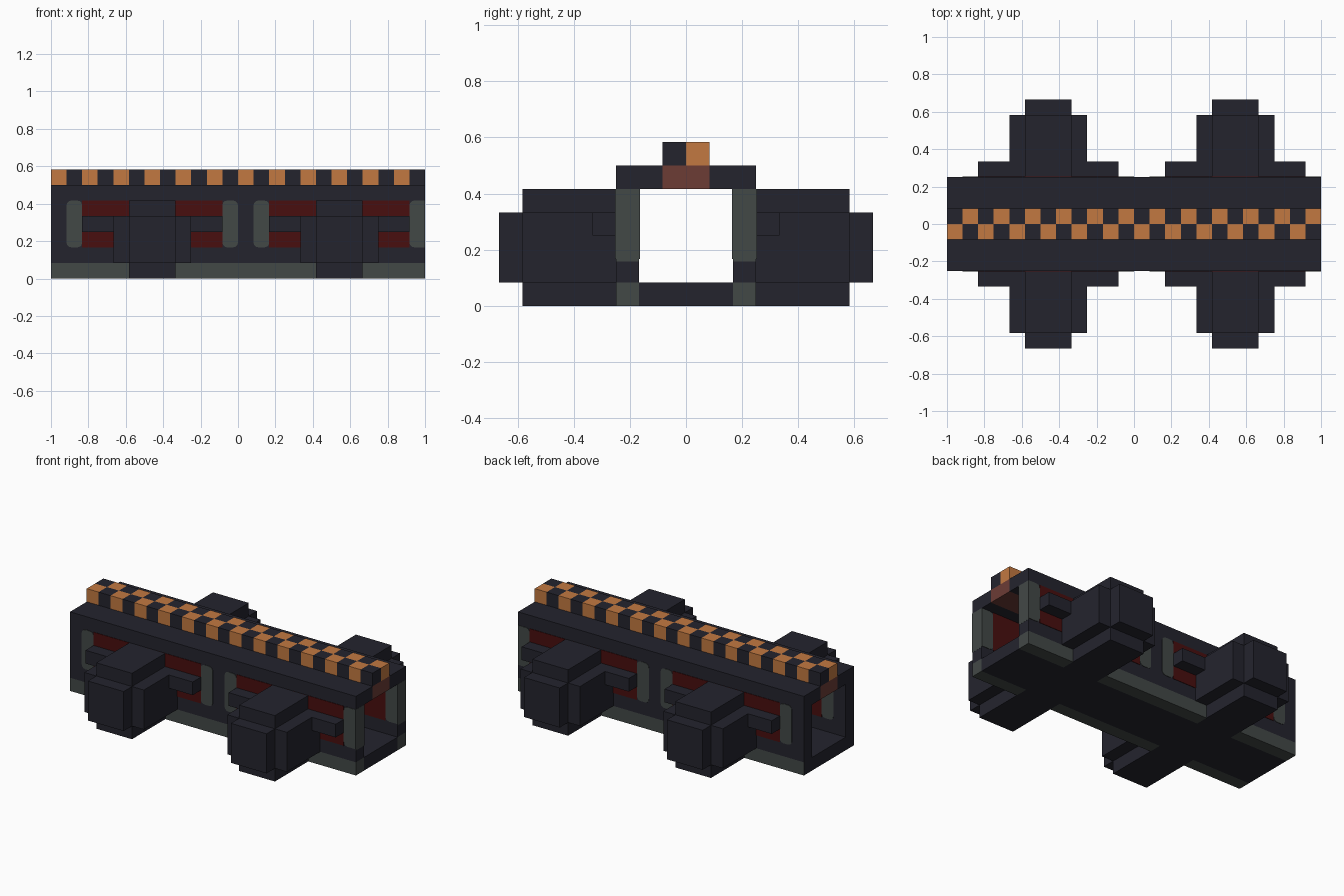
import bpy
import bmesh
import math

old = bpy.data.objects.get("Cube")
if old:
    bpy.data.objects.remove(old, do_unlink=True)

U = 1 / 12          # one building block
T = 0.035           # plate thickness in blocks


def make_mat(name, rgb):
    m = bpy.data.materials.new(name)
    m.use_nodes = True
    col = (*rgb, 1)
    m.diffuse_color = col
    m.node_tree.nodes["Principled BSDF"].inputs["Base Color"].default_value = col
    return m


DARK = make_mat("dark slate", (0.0176, 0.0176, 0.027))
GREY = make_mat("steel grey", (0.055, 0.065, 0.062))
RED = make_mat("deep red", (0.065, 0.0045, 0.0045))
BROWN = make_mat("rust brown", (0.15, 0.045, 0.036))
ORANGE = make_mat("copper orange", (0.54, 0.19, 0.053))


def finish(name, bm, *mats):
    bmesh.ops.recalc_face_normals(bm, faces=bm.faces)
    bmesh.ops.scale(bm, vec=(U, U, U), verts=bm.verts)
    me = bpy.data.meshes.new(name)
    bm.to_mesh(me)
    bm.free()
    for m in mats:
        me.materials.append(m)
    ob = bpy.data.objects.new(name, me)
    bpy.context.collection.objects.link(ob)
    return ob


def add_box(bm, x, y, z, index=0):
    verts = bmesh.ops.create_cube(bm, size=1)["verts"]
    for v in verts:
        for axis, (lo, hi) in enumerate((x, y, z)):
            v.co[axis] = lo if v.co[axis] < 0 else hi
    for f in {f for v in verts for f in v.link_faces}:
        f.material_index = index


def box(name, x, y, z, mat):
    bm = bmesh.new()
    add_box(bm, x, y, z)
    return finish(name, bm, mat)


def span(side, lo, hi):
    return (lo, hi) if side > 0 else (-hi, -lo)


def rounded_plate(name, x, y, z, mat, square_right=False, r=0.3):
    """Upright plate facing y with rounded corners."""
    bm = bmesh.new()
    pts = []
    corners = ((x[1], z[1], 0), (x[0], z[1], 1), (x[0], z[0], 2), (x[1], z[0], 3))
    for cx, cz, q in corners:
        if square_right and cx == x[1]:
            pts.append((cx, cz))
            continue
        ox = cx + (r if cx == x[0] else -r)
        oz = cz + (r if cz == z[0] else -r)
        for k in range(4):
            a = math.pi / 2 * (q + k / 3)
            pts.append((ox + r * math.cos(a), oz + r * math.sin(a)))
    face = bm.faces.new([bm.verts.new((px, y[0], pz)) for px, pz in pts])
    ext = bmesh.ops.extrude_face_region(bm, geom=[face])["geom"]
    for v in ext:
        if isinstance(v, bmesh.types.BMVert):
            v.co.y = y[1]
    return finish(name, bm, mat)


FULL = (-12, 12)

# Hollow body: floor, ceiling with a rust core, and side walls
box("floor", FULL, (-2, 2), (0, 1), DARK)
box("ceiling_core", FULL, (-1, 1), (5, 6), BROWN)
for side, tag in ((-1, "front"), (1, "back")):
    box(tag + "_ceiling", FULL, span(side, 1, 3), (5, 6), DARK)
    box(tag + "_wall", FULL, span(side, 2, 3), (1, 5), DARK)

    # Bottom rail: grey, with dark pieces under the side pods and a dark left-hand end
    bm = bmesh.new()
    for x, index in (((-12, -7), 0), ((-7, -4), 1), ((-4, 5), 0), ((5, 8), 1), ((8, 12), 0)):
        add_box(bm, x, span(side, 2, 3), (0, 1), index)
    for f in bm.faces:
        if f.calc_center_median().x < -11.9:
            f.material_index = 1
    finish(tag + "_bottom_rail", bm, GREY, DARK)

    # Windows and their posts, on the outer and inner skin of the wall
    for skin, y in (("outer", span(side, 3, 3 + T)), ("inner", span(side, 2 - T, 2))):
        for n, x0 in enumerate((-10, 2)):
            label = f"{tag}_{skin}_{n + 1}"
            box("window_" + label, (x0, x0 + 9), y, (2, 5), RED)
            for part, px in (("near", x0 - 1), ("far", x0 + 9)):
                rounded_plate(f"{part}_post_{label}", (px, px + 1), y, (2, 5),
                              GREY, square_right=px == 11)
    box(tag + "_end_post", (12 - T, 12 + 0.01), span(side, 2, 3), (1.9, 5), GREY)

    # Stepped side pods with their arms
    for n, c in enumerate((-5.5, 6.5)):
        bm = bmesh.new()
        add_box(bm, (c - 4.5, c + 4.5), span(side, 3, 4), (3, 4))
        add_box(bm, (c - 2.5, c + 2.5), span(side, 3, 7), (1, 4))
        add_box(bm, (c - 1.5, c + 1.5), span(side, 3, 7), (0, 5))
        add_box(bm, (c - 1.5, c + 1.5), span(side, 7, 8), (1, 4))
        finish(f"{tag}_pod_{n + 1}", bm, DARK)

# Chequered ridge along the top
bm = bmesh.new()
for i in range(-12, 12):
    for row in (-1, 0):
        add_box(bm, (i, i + 1), (row, row + 1), (6, 7), (i + row + 1) % 2)
finish("chequered_ridge", bm, ORANGE, DARK)
